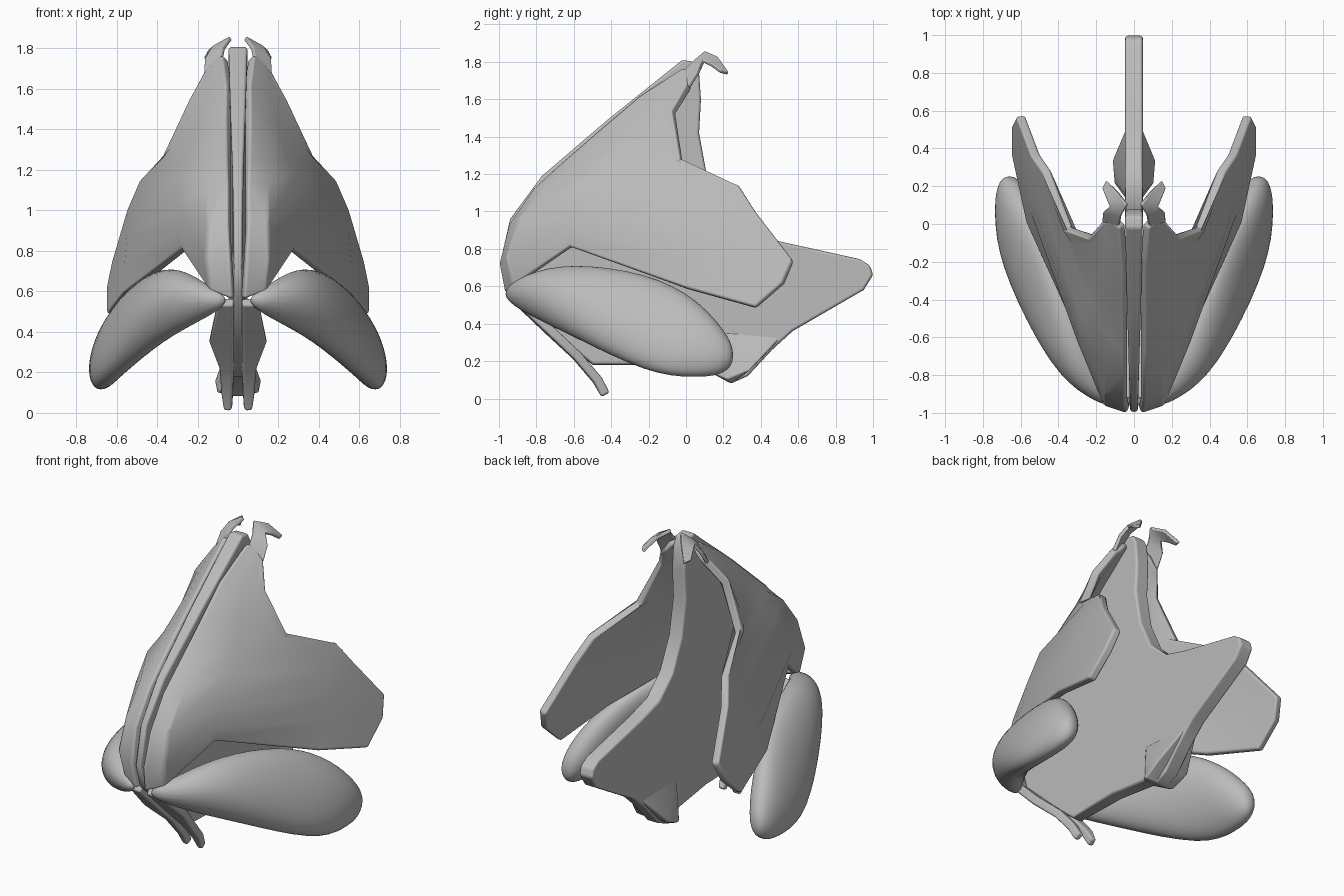
import bpy, bmesh, math

if "Cube" in bpy.data.objects:
    bpy.data.objects.remove(bpy.data.objects["Cube"])

grey = bpy.data.materials.new("plain_grey")
grey.diffuse_color = (0.5, 0.5, 0.5, 1)
grey.use_nodes = True
grey.node_tree.nodes["Principled BSDF"].inputs["Base Color"].default_value = grey.diffuse_color


def make(name, verts, faces, closed=True, hull=False):
    bm = bmesh.new()
    vs = [bm.verts.new(v) for v in verts]
    if hull:
        res = bmesh.ops.convex_hull(bm, input=vs)
        loose = [v for v in bm.verts if not v.link_faces]
        bmesh.ops.delete(bm, geom=loose, context='VERTS')
    for f in faces:
        bm.faces.new([vs[i] for i in f])
    if closed:
        bmesh.ops.recalc_face_normals(bm, faces=bm.faces[:])
    for f in bm.faces:
        f.smooth = True
    me = bpy.data.meshes.new(name)
    bm.to_mesh(me)
    bm.free()
    me.materials.append(grey)
    ob = bpy.data.objects.new(name, me)
    bpy.context.collection.objects.link(ob)
    return ob


def soften(ob, width):
    b = ob.modifiers.new("soft_edges", 'BEVEL')
    b.width, b.segments = width, 3
    b.limit_method, b.angle_limit = 'ANGLE', math.radians(40)
    b.harden_normals = True


def mirror(ob):
    m = ob.modifiers.new("both_sides", 'MIRROR')
    m.use_mirror_merge = False


def sheet(name, rows, thick, offset, bevel):
    """Grid of points given thickness, mirrored left to right."""
    n = len(rows[0])
    verts = [p for r in rows for p in r]
    faces = [(r * n + c, r * n + c + 1, (r + 1) * n + c + 1, (r + 1) * n + c)
             for r in range(len(rows) - 1) for c in range(n - 1)]
    ob = make(name, verts, faces, closed=False)
    s = ob.modifiers.new("thickness", 'SOLIDIFY')
    s.thickness, s.offset = thick, offset
    soften(ob, bevel)
    mirror(ob)
    return ob


# Central fin: side profile (y, z), thinner toward the front
profile = [(-0.02, 1.81), (0.04, 1.80), (0.07, 1.74), (0.08, 1.60), (0.07, 1.42),
           (0.11, 1.20), (0.20, 1.01), (0.33, 0.89), (0.50, 0.84), (0.93, 0.745),
           (0.985, 0.71), (1.0, 0.66), (0.95, 0.58), (0.57, 0.36), (0.46, 0.26),
           (0.33, 0.12), (0.24, 0.08), (0.13, 0.14), (-0.15, 0.18), (-0.50, 0.18),
           (-0.73, 0.37), (-0.95, 0.57), (-0.995, 0.72), (-0.94, 0.96),
           (-0.77, 1.19), (-0.42, 1.49)]
half = [0.02 + 0.027 * min(1, (y + 1) / 0.9) for y, z in profile]
n = len(profile)
verts = [(s * w, y, z) for s in (-1, 1) for w, (y, z) in zip(half, profile)]
faces = [tuple(range(n)), tuple(range(2 * n - 1, n - 1, -1))]
faces += [(i, n + i, n + (i + 1) % n, (i + 1) % n) for i in range(n)]
soften(make("central_fin", verts, faces), 0.016)

# Flared keel under the tail of the fin
keel = [(0.04, 0.52, 0.34), (0.04, 0.15, 0.36), (0.115, 0.34, 0.15),
        (0.105, 0.22, 0.10), (0.04, 0.13, 0.14), (0.03, 0.24, 0.08)]
soften(make("tail_keel", [(s * x, y, z) for s in (-1, 1) for x, y, z in keel],
            [], hull=True), 0.012)

# Upper wing shells: rows from the bottom edge up, front to back
sheet("wing_shell", [
    [(.03, -.97, .56), (.14, -.93, .60), (.28, -.62, .81), (.57, 0, .59), (.65, .37, .49)],
    [(.04, -1.0, .72), (.16, -.96, .76), (.30, -.62, .90), (.56, .10, .74), (.65, .52, .62)],
    [(.05, -.95, .93), (.15, -.90, .95), (.29, -.60, 1.02), (.55, .15, .86), (.625, .57, .74)],
    [(.05, -.82, 1.12), (.15, -.75, 1.14), (.28, -.50, 1.18), (.50, .15, 1.02), (.55, .37, 1.0)],
    [(.055, -.68, 1.25), (.14, -.60, 1.25), (.24, -.40, 1.27), (.42, .06, 1.20), (.49, .28, 1.14)],
    [(.06, -.45, 1.45), (.12, -.38, 1.45), (.20, -.28, 1.42), (.32, -.11, 1.32), (.375, -.03, 1.265)],
    [(.06, -.25, 1.62), (.10, -.20, 1.61), (.15, -.16, 1.60), (.21, -.10, 1.56), (.25, -.08, 1.54)],
    [(.08, -.02, 1.77), (.10, 0, 1.76), (.12, .01, 1.74), (.145, .01, 1.71), (.175, 0, 1.68)],
], 0.05, -1, 0.015)

# Curled hooks at the top of the wings
sheet("top_hook", [
    [(.09, -.03, 1.74), (.17, .01, 1.67)],
    [(.075, .04, 1.81), (.165, .06, 1.75)],
    [(.04, .10, 1.86), (.13, .09, 1.81)],
    [(.09, .17, 1.83), (.15, .14, 1.79)],
    [(.15, .23, 1.745), (.17, .19, 1.755)],
], 0.022, -1, 0.006)

# Thin tusks below the front
sheet("front_tusk", [
    [(.02, -.93, .55), (.10, -.92, .55)],
    [(.02, -.73, .36), (.14, -.72, .36)],
    [(.02, -.59, .23), (.09, -.58, .23)],
    [(.025, -.48, .10), (.08, -.47, .10)],
    [(.03, -.43, .02), (.068, -.43, .02)],
], 0.05, 0, 0.014)

# Lower side lobes: tilted oval sections (y, x, z, half height, half thickness, tilt)
sections = [(-.97, .09, .56, .03, .06, 0), (-.86, .23, .56, .11, .13, 20),
            (-.62, .38, .535, .215, .13, 25), (-.20, .56, .40, .31, .11, 25),
            (.05, .62, .325, .235, .105, 20), (.19, .65, .255, .14, .08, 15),
            (.255, .66, .23, .05, .035, 0)]
seg = 12
verts, faces = [], []
for y, x, z, h, t, deg in sections:
    c, s = math.cos(math.radians(deg)), math.sin(math.radians(deg))
    for k in range(seg):
        u = h * math.cos(2 * math.pi * k / seg)
        v = t * math.sin(2 * math.pi * k / seg)
        verts.append((x - u * s + v * c, y, z + u * c + v * s))
for r in range(len(sections) - 1):
    for k in range(seg):
        a, b = r * seg + k, r * seg + (k + 1) % seg
        faces.append((a, b, b + seg, a + seg))
faces += [tuple(range(seg)), tuple(range(len(verts) - seg, len(verts)))]
lobe = make("side_lobe", verts, faces)
lobe.modifiers.new("smooth", 'SUBSURF').levels = 2
mirror(lobe)
